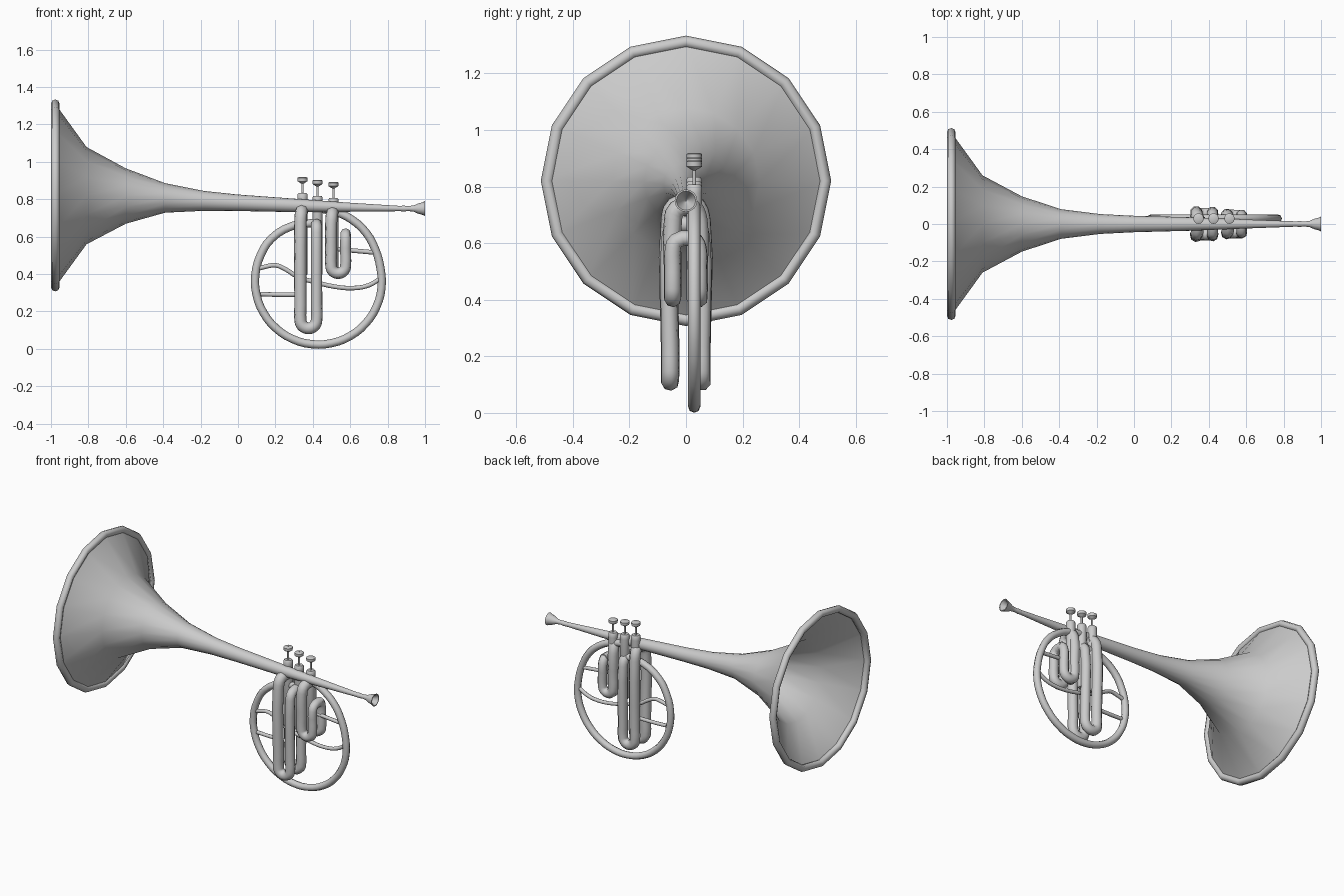
import bpy, math
from math import sin, cos, pi, radians

if "Cube" in bpy.data.objects:
    bpy.data.objects.remove(bpy.data.objects["Cube"])


def mesh_object(name, verts, faces, angle=60):
    me = bpy.data.meshes.new(name)
    me.from_pydata(verts, [], faces)
    ob = bpy.data.objects.new(name, me)
    bpy.context.collection.objects.link(ob)
    bpy.ops.object.select_all(action='DESELECT')
    ob.select_set(True)
    bpy.context.view_layer.objects.active = ob
    bpy.ops.object.mode_set(mode='EDIT')
    bpy.ops.mesh.select_all(action='SELECT')
    bpy.ops.mesh.normals_make_consistent(inside=False)
    bpy.ops.object.mode_set(mode='OBJECT')
    bpy.ops.object.shade_smooth_by_angle(angle=radians(angle))
    return ob


def lathe(name, rings, axis, sides=16, closed=False, angle=60):
    """rings: (centre, radius); axis 'X' or 'Z'."""
    verts = []
    for (x, y, z), r in rings:
        for k in range(sides):
            a = 2 * pi * k / sides
            u, v = r * sin(a), r * cos(a)
            verts.append((x, y + u, z + v) if axis == 'X' else (x + u, y + v, z))
    n = len(rings)
    faces = []
    for i in range(n if closed else n - 1):
        j = (i + 1) % n
        for k in range(sides):
            m = (k + 1) % sides
            faces.append((i * sides + k, i * sides + m, j * sides + m, j * sides + k))
    return mesh_object(name, verts, faces, angle)


def tube(name, pts, r, end_scale=1.0, res=3):
    """Round tube through the points, its radius easing to end_scale."""
    cu = bpy.data.curves.new(name, 'CURVE')
    cu.dimensions = '3D'
    cu.bevel_depth, cu.bevel_resolution = r, 2
    cu.resolution_u, cu.use_fill_caps = res, True
    sp = cu.splines.new('BEZIER')
    sp.bezier_points.add(len(pts) - 1)
    for i, (b, p) in enumerate(zip(sp.bezier_points, pts)):
        b.co = p
        b.radius = 1 + (end_scale - 1) * i / (len(pts) - 1)
        b.handle_left_type = b.handle_right_type = 'AUTO'
    ob = bpy.data.objects.new(name, cu)
    bpy.context.collection.objects.link(ob)
    return ob


# bell and lead pipe: (x, centre height, radius)
bell = [(-.982, .82, .497), (-.81, .819, .26), (-.6, .817, .148), (-.39, .807, .079),
        (-.18, .791, .053), (0, .781, .044), (.3, .767, .036), (.6, .757, .024),
        (.87, .75, .014)]
lathe("bell", [((x, 0, z), r) for x, z, r in bell], 'X')

# rolled bell rim
lathe("bell_rim", [((-.977 + .023 * cos(a), 0, .82), .491 + .022 * sin(a))
                   for a in [2 * pi * k / 8 for k in range(8)]], 'X', closed=True)

# hollow mouthpiece
mouth = [(.86, .013), (.885, .016), (.91, .013), (.94, .017), (.965, .028), (.985, .033),
         (1, .04), (1, .034), (.98, .024), (.955, .012), (.94, .001)]
lathe("mouthpiece", [((x, 0, .75), r) for x, r in mouth], 'X')

# valves: casing with caps, stem and finger button
VY = .029
for i, (x, top) in enumerate([(.345, .918), (.425, .903), (.51, .892)], 1):
    s = top - .085
    casing = [(.39, .001), (.39, .02), (.4, .027), (s - .03, .028),
              (s - .008, .028), (s, .022), (s, .001)]
    lathe(f"valve_casing_{i}", [((x, VY, z), r) for z, r in casing], 'Z', 14, angle=40)
    piston = [(s - .01, .006), (top - .035, .006), (top - .03, .014), (top - .022, .027),
              (top - .004, .028), (top, .022), (top, .001)]
    lathe(f"valve_piston_{i}", [((x, VY, z), r) for z, r in piston], 'Z', 14, angle=40)


# U-shaped valve slides on both sides
def slide(name, x0, x1, y, top0, top1, bottom, r, end):
    c, h = (x0 + x1) / 2, (x1 - x0) / 2
    z = bottom + r + h
    s = 1 if y > 0 else -1
    pts = [(x0 + .012, VY - s * .01, top0 - r), (x0 + .004, y * .7, top0 - r * 1.4),
           (x0, y, top0 - .1), (x0, y, z + .08)]
    pts += [(c - h * cos(a), y, z - h * sin(a)) for a in [pi * k / 6 for k in range(7)]]
    pts += [(x1, y, z + .08), (x1, y, top1 - .08),
            (x1, y * .75, top1 - r * 1.3), (x1, VY - s * .01, top1 - r)]
    tube(name, pts, r, end)


for side, sg in (("front", -1), ("back", 1)):
    slide(f"long_slide_{side}", .334, .42, sg * .056, .777, .7, .076, .034, .88)
    slide(f"short_slide_{side}", .498, .575, sg * .047, .765, .65, .371, .033, .85)

# large circular loop, opening at the top into the valves
ring = [(.44, VY, .75), (.53, VY, .73), (.61, VY, .69), (.684, VY, .622), (.733, VY, .534)]
ring += [(.43 + .339 * cos(radians(a)), VY, .362 + .339 * sin(radians(a)))
         for a in range(12, -230, -18)]
ring += [(.29, VY, .657), (.36, VY, .668), (.42, VY, .675)]
tube("main_loop", ring, .022)

# thin braces inside the loop
wave = [(.11, .43), (.15, .44), (.2, .447), (.25, .428), (.32, .385), (.42, .355),
        (.52, .332), (.62, .325), (.7, .34), (.76, .375)]
tube("wavy_brace", [(x, VY, z) for x, z in wave], .012)
tube("lower_brace", [(.12, VY, .293), (.2, VY, .29), (.345, VY, .29)], .012)
tube("upper_brace", [(.51, VY, .535), (.62, VY, .525), (.73, VY, .515)], .012)
